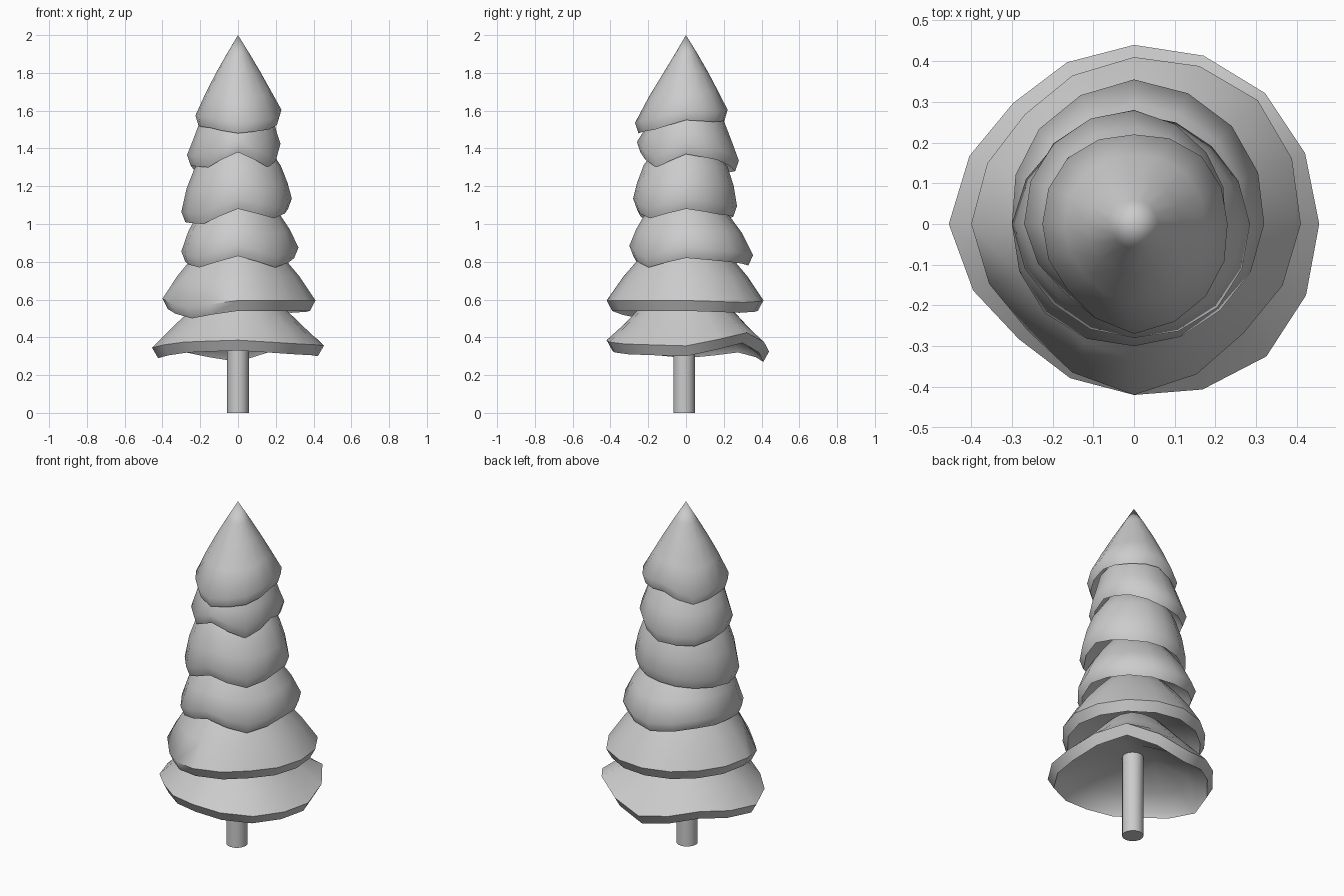
import bpy, bmesh, math

if "Cube" in bpy.data.objects:
    bpy.data.objects.remove(bpy.data.objects["Cube"])

N = 16  # segments round each tier

# Eight hem radii and eight hem heights per tier (every 45 degrees from +x), lowest tier first
HEMS = [
    ((.455, .455, .44, .42, .455, .40, .42, .46), (.30, .37, .27, .32, .29, .32, .33, .31)),
    ((.41, .43, .41, .38, .40, .37, .42, .38), (.54, .53, .54, .54, .55, .50, .54, .54)),
    ((.32, .34, .355, .33, .30, .31, .30, .30), (.82, .80, .78, .81, .80, .77, .83, .77)),
    ((.285, .27, .27, .275, .30, .28, .28, .29), (1.08, 1.05, 1.04, 1.02, 1.01, 1.00, 1.08, 1.03)),
    ((.225, .25, .28, .28, .27, .24, .26, .24), (1.37, 1.34, 1.28, 1.27, 1.31, 1.30, 1.38, 1.30)),
    ((.23, .235, .22, .23, .225, .23, .27, .25), (1.55, 1.54, 1.55, 1.48, 1.52, 1.51, 1.48, 1.50)),
]
# Upper slope of each tier as (height, mean radius), ending at its apex
SLOPES = [
    ((.46, .34), (.54, .26), (.66, .15), (.74, 0)),
    ((.72, .32), (.82, .24), (.92, .15), (1.0, 0)),
    ((.96, .275), (1.04, .225), (1.14, .15), (1.22, 0)),
    ((1.20, .26), (1.30, .225), (1.40, .16), (1.48, 0)),
    ((1.46, .225), (1.55, .195), (1.64, .13), (1.72, 0)),
    ((1.69, .178), (1.80, .118), (1.90, .06), (2.0, 0)),
]


def around(values, i):
    """Value at segment i, interpolated round the ring."""
    t = i * 8 / N
    k = int(t)
    f = t - k
    return values[k % 8] * (1 - f) + values[(k + 1) % 8] * f


def tier(name, radii, heights, slope):
    bm = bmesh.new()
    mean_r, mean_z = sum(radii) / 8, sum(heights) / 8

    def ring(fn):
        verts = []
        for i in range(N):
            r, z = fn(around(radii, i), around(heights, i))
            # alternate segments lift a little to scallop the hem
            a = 2 * math.pi * i / N
            verts.append(bm.verts.new((r * math.cos(a), r * math.sin(a), z)))
        return verts

    def slope_ring(r0, z0, keep):
        return ring(lambda r, z: (r0 * (1 + (r / mean_r - 1) * keep),
                                  z0 + (z - mean_z) * keep * .6))

    # underside, hem, widest line, then the slope up to the apex
    rings = [
        ring(lambda r, z: (.3 * r, mean_z + .16)),
        ring(lambda r, z: (.70 * r, z + .10)),
        ring(lambda r, z: (.90 * r, z + .03)),
        ring(lambda r, z: (.93 * r, z)),
        ring(lambda r, z: (r, z + .055)),
    ]
    for (z0, r0), keep in zip(slope[:-1], (.7, .4, .2)):
        rings.append(slope_ring(r0, z0, keep))
    for a, b in zip(rings, rings[1:]):
        for i in range(N):
            j = (i + 1) % N
            bm.faces.new((a[i], a[j], b[j], b[i]))
    under = bm.verts.new((0, 0, mean_z + .17))
    apex = bm.verts.new((0, 0, slope[-1][0]))
    for i in range(N):
        j = (i + 1) % N
        bm.faces.new((under, rings[0][j], rings[0][i]))
        bm.faces.new((apex, rings[-1][i], rings[-1][j]))
    bmesh.ops.recalc_face_normals(bm, faces=bm.faces)
    mesh = bpy.data.meshes.new(name)
    bm.to_mesh(mesh)
    bm.free()
    obj = bpy.data.objects.new(name, mesh)
    bpy.context.collection.objects.link(obj)
    smooth(obj, 55)


def smooth(obj, angle):
    bpy.ops.object.select_all(action='DESELECT')
    obj.select_set(True)
    bpy.context.view_layer.objects.active = obj
    bpy.ops.object.shade_smooth_by_angle(angle=math.radians(angle))


# Foliage tiers
for n, ((radii, heights), slope) in enumerate(zip(HEMS, SLOPES), 1):
    tier(f"foliage_tier_{n}", radii, heights, slope)

# Trunk
bpy.ops.mesh.primitive_cylinder_add(vertices=16, radius=.057, depth=.52, location=(0, -.01, .26))
trunk = bpy.context.object
trunk.name = "trunk"
smooth(trunk, 40)
